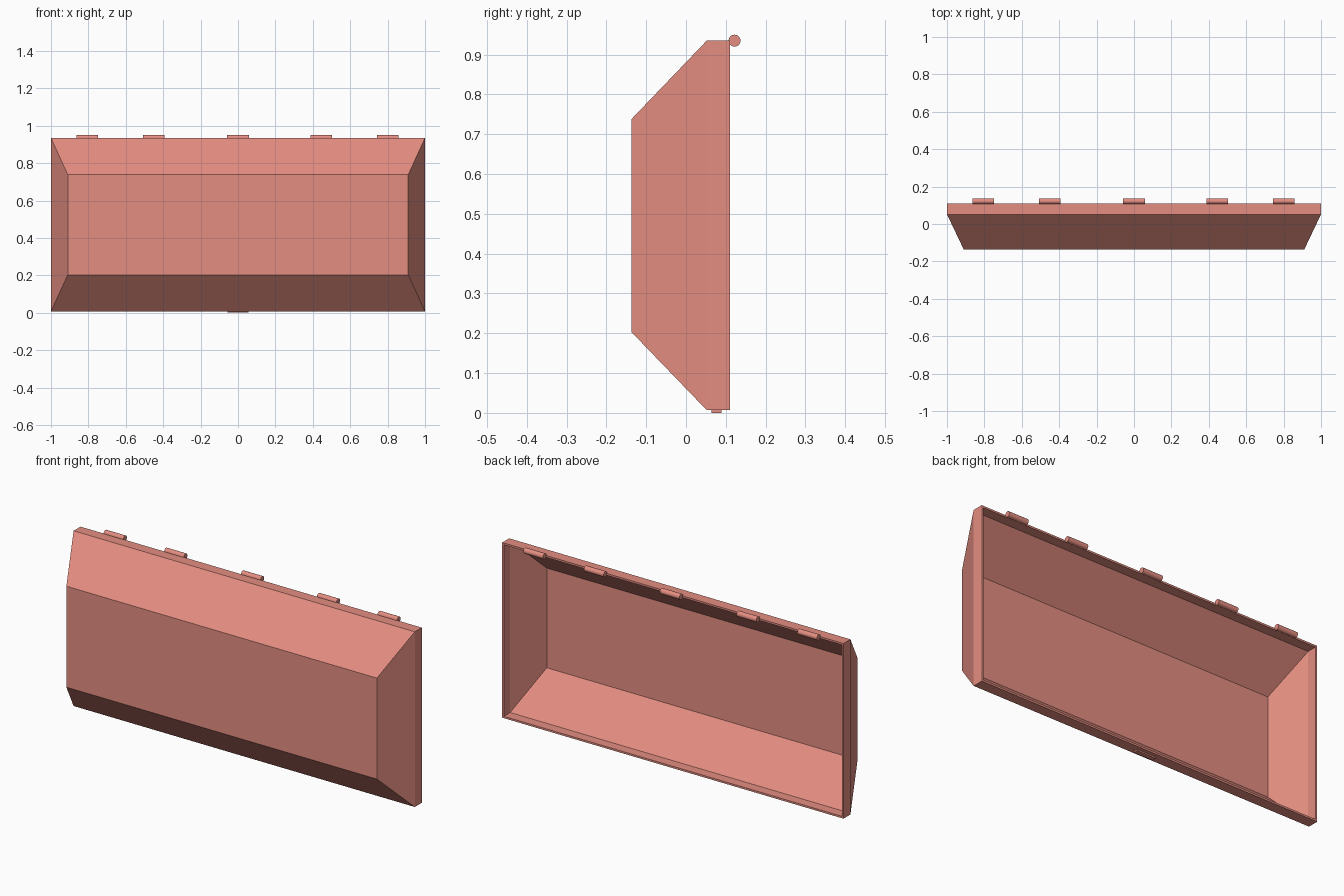
import bpy, bmesh, math

if "Cube" in bpy.data.objects:
    bpy.data.objects.remove(bpy.data.objects["Cube"])

red = bpy.data.materials.new("red_paint")
red.diffuse_color = (0.78, 0.27, 0.22, 1)
red.use_nodes = True
red.node_tree.nodes["Principled BSDF"].inputs["Base Color"].default_value = red.diffuse_color

# Hollow tapered lid, open at the back: rectangular rings from rim to front panel
rings = [  # y, half width, bottom z, top z
    (0.11, 1.0, 0.007, 0.935),
    (0.052, 1.0, 0.007, 0.935),
    (-0.137, 0.91, 0.203, 0.738),
]
bm = bmesh.new()
loops = [[bm.verts.new(p) for p in ((-w, y, lo), (w, y, lo), (w, y, hi), (-w, y, hi))]
         for y, w, lo, hi in rings]
for a, b in zip(loops, loops[1:]):
    for i in range(4):
        j = (i + 1) % 4
        bm.faces.new((a[i], a[j], b[j], b[i]))
bm.faces.new(loops[-1])
mesh = bpy.data.meshes.new("lid_shell")
bm.to_mesh(mesh)
bm.free()
shell = bpy.data.objects.new("lid_shell", mesh)
bpy.context.collection.objects.link(shell)
mesh.materials.append(red)
wall = shell.modifiers.new("wall", 'SOLIDIFY')
wall.thickness = 0.01
wall.offset = -1
wall.use_even_offset = True

# Hinge barrels along the top rear edge
for n, x in enumerate((-0.805, -0.45, 0, 0.445, 0.8)):
    bpy.ops.mesh.primitive_cylinder_add(vertices=32, radius=0.015, depth=0.115,
                                        location=(x, 0.122, 0.935),
                                        rotation=(0, math.pi / 2, 0))
    hinge = bpy.context.object
    hinge.name = f"hinge_barrel_{n + 1}"
    hinge.data.materials.append(red)
    bpy.ops.object.shade_smooth_by_angle()

# Small latch tab under the bottom rim
bpy.ops.mesh.primitive_cube_add(size=1, location=(0, 0.077, 0.006))
latch = bpy.context.object
latch.name = "latch_tab"
latch.scale = (0.11, 0.025, 0.012)
latch.data.materials.append(red)
